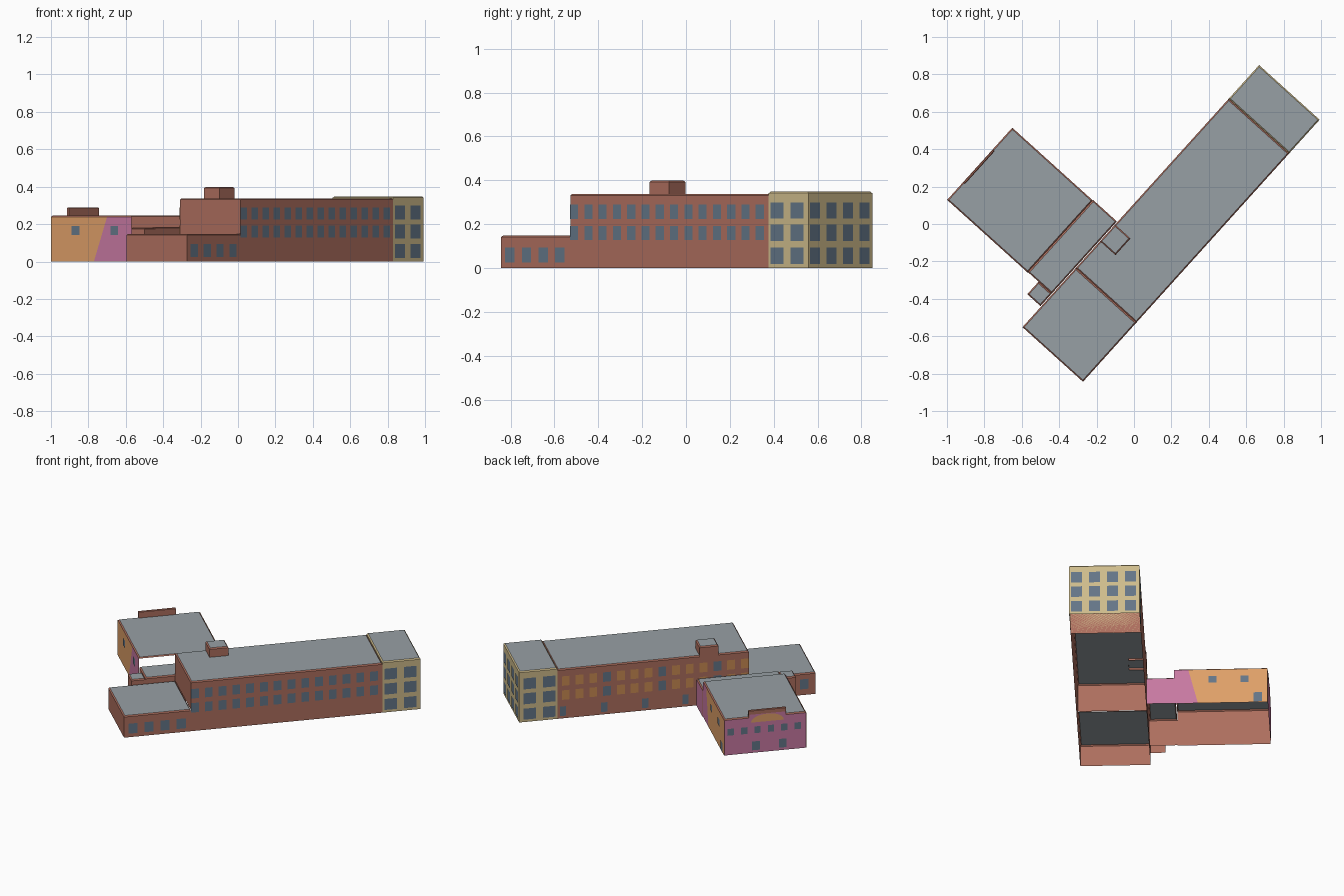
import bpy, bmesh, math
from mathutils import Vector

if "Cube" in bpy.data.objects:
    bpy.data.objects.remove(bpy.data.objects["Cube"])

ANGLE = math.atan2(0.742, 0.670)   # long wing runs diagonally; everything is built in its frame (u, v)


def mat(name, r, g, b):
    m = bpy.data.materials.new(name)
    m.diffuse_color = [(c / 255) ** 2.2 for c in (r, g, b)] + [1]
    m.use_nodes = True
    m.node_tree.nodes["Principled BSDF"].inputs["Base Color"].default_value = m.diffuse_color
    return m


BRICK = mat("brick", 172, 110, 94)
ROOF = mat("roof_grey", 150, 158, 163)
TAN = mat("tan_stone", 205, 186, 138)
ORANGE = mat("orange_paint", 222, 158, 104)
PINK = mat("pink_paint", 198, 120, 160)
GLASS = mat("window_glass", 100, 117, 134)
BOARD = mat("boarded_window", 200, 138, 84)

OUT = {"E": Vector((0, -1, 0)), "W": Vector((0, 1, 0)),
       "N": Vector((1, 0, 0)), "S": Vector((-1, 0, 0))}


def finish(name, bm, mats):
    me = bpy.data.meshes.new(name)
    bm.to_mesh(me)
    bm.free()
    for m in mats:
        me.materials.append(m)
    ob = bpy.data.objects.new(name, me)
    ob.rotation_euler.z = ANGLE
    bpy.context.collection.objects.link(ob)
    return ob


def face(bm, pts, out, idx=0):
    f = bm.faces.new([bm.verts.new(p) for p in pts])
    f.normal_update()
    if f.normal.dot(out) < 0:
        f.normal_flip()
    f.material_index = idx


def shell(name, u0, u1, v0, v1, h, wall=BRICK, base=None, skip="", lip=0.007, roof=ROOF):
    """Open-bottomed block with a chamfered roof edge; base = wall foot height per side."""
    base = base or {}
    bm = bmesh.new()
    ends = {"E": ((u0, v0), (u1, v0)), "N": ((u1, v0), (u1, v1)),
            "W": ((u1, v1), (u0, v1)), "S": ((u0, v1), (u0, v0))}
    cu, cv = (u0 + u1) / 2, (v0 + v1) / 2

    def inset(p):
        return (p[0] + (lip if p[0] < cu else -lip), p[1] + (lip if p[1] < cv else -lip), h)

    for s, (a, b) in ends.items():
        z = base.get(s, base.get("all", 0))
        if s not in skip:
            face(bm, [(*a, z), (*b, z), (*b, h - lip), (*a, h - lip)], OUT[s])
        face(bm, [(*a, h - lip), (*b, h - lip), inset(b), inset(a)], OUT[s])
    face(bm, [inset(ends[s][0]) for s in "ENWS"], Vector((0, 0, 1)), 1)
    bmesh.ops.remove_doubles(bm, verts=bm.verts, dist=1e-5)
    return finish(name, bm, [wall, roof])


def panels(name, side, pos, polys, material, off=0.002):
    """Flat (t, z) polygons laid on the wall at pos facing the given side."""
    bm = bmesh.new()
    for poly in polys:
        if side in "EW":
            pts = [Vector((t, pos, z)) for t, z in poly]
        else:
            pts = [Vector((pos, t, z)) for t, z in poly]
        face(bm, [p + OUT[side] * off for p in pts], OUT[side])
    return finish(name, bm, [material])


def rects(ts, zs, w, h):
    return [[(t - w / 2, z - h / 2), (t + w / 2, z - h / 2),
             (t + w / 2, z + h / 2), (t - w / 2, z + h / 2)] for z in zs for t in ts]


def span(a, b, n):
    return [a + (b - a) * i / (n - 1) for i in range(n)]


V0, V1 = -0.363, 0.073          # sides of the long wing
H0, H1 = 0.248, 0.828           # near and far side of the hall
HS, HN = -0.574, -0.054         # ends of the hall

# Blocks
shell("main_wing", -0.383, 0.836, V0, V1, 0.338, base={"S": 0.146})
shell("low_wing", -0.809, -0.383, V0, V1, 0.148, skip="N")
shell("tan_end_block", 0.836, 1.079, V0, V1, 0.348, TAN)
shell("painted_hall", HS, HN, H0, H1, 0.246, skip="E")
shell("connector", HS + 0.003, HN + 0.003, V1 + 0.004, H0, 0.185, skip="W")
shell("entrance_annex", -0.661, HS + 0.003, V1 + 0.004, 0.172, 0.18)
shell("roof_penthouse", -0.19, -0.07, -0.038, V1, 0.399, base={"all": 0.325})
shell("hall_raised_parapet", -0.447, -0.209, H1 - 0.014, H1, 0.29,
      base={"all": 0.235}, lip=0.004, roof=BRICK)

# Long wing windows
cols = span(-0.358, 0.783, 14)
rows = (0.256, 0.16)
panels("main_windows_front", "E", V0, rects(cols, rows, 0.05, 0.065), GLASS)
boarded = [t for i, t in enumerate(cols) if i % 4 != 2]
clear = [t for i, t in enumerate(cols) if i % 4 == 2]
panels("main_boarded_windows_rear", "W", V1, rects(boarded, rows, 0.05, 0.065), BOARD)
panels("main_windows_rear", "W", V1,
       rects(clear, rows, 0.05, 0.065) + rects((0.8, 0.537, 0.277, 0.02), (0.05,), 0.04, 0.065), GLASS)

# Low wing windows
panels("low_windows_front", "E", V0, rects(span(-0.753, -0.445, 4), (0.059,), 0.058, 0.068), GLASS)
panels("low_window_rear", "W", V1, rects((-0.735,), (0.075,), 0.055, 0.068), GLASS)

# Tan block windows
rows = (0.262, 0.16, 0.055)
for nm, s, p in (("front", "E", V0), ("rear", "W", V1)):
    panels("tan_windows_" + nm, s, p, rects((0.888, 1.012), rows, 0.08, 0.075), GLASS)
panels("tan_windows_end", "N", 1.079, rects(span(-0.318, 0.018, 4), rows, 0.068, 0.075), GLASS)

# Painted hall walls: slanted split between orange and pink on both ends
T = 0.239
panels("hall_south_orange", "S", HS, [[(0.518, 0), (0.423, T), (H1, T), (H1, 0)]], ORANGE)
panels("hall_south_pink", "S", HS, [[(H0, 0), (H0, T), (0.423, T), (0.518, 0)]], PINK)
panels("hall_north_orange", "N", HN, [[(0.395, 0), (0.335, T), (H1, T), (H1, 0)]], ORANGE)
panels("hall_north_pink", "N", HN, [[(H0, 0), (H0, T), (0.335, T), (0.395, 0)]], PINK)
panels("connector_north_pink", "N", HN + 0.003,
       [[(V1 + 0.004, 0), (V1 + 0.004, 0.178), (H0, 0.178), (H0, 0)]], PINK)
panels("hall_west_pink", "W", H1,
       [[(HS, 0), (HN, 0), (HN, T), (-0.213, T), (-0.213, 0.262), (-0.443, 0.262),
         (-0.443, T), (HS, T)]], PINK)
arc = [(-0.328 + 0.105 * math.cos(math.pi * i / 12), 0.208 + 0.052 * math.sin(math.pi * i / 12))
       for i in range(13)]
panels("hall_west_orange_arc", "W", H1, [arc], ORANGE, 0.0035)

# Hall windows and doors
panels("hall_south_windows", "S", HS, rects((0.648, 0.37), (0.166,), 0.056, 0.05), GLASS, 0.004)
panels("hall_north_windows", "N", HN,
       rects((0.485, 0.685), (0.167,), 0.05, 0.046) + rects((0.767,), (0.036,), 0.05, 0.065),
       GLASS, 0.004)
panels("hall_west_windows", "W", H1,
       rects(span(-0.095, -0.52, 6), (0.157,), 0.04, 0.046)
       + rects((-0.255, -0.425), (0.048,), 0.048, 0.06), GLASS, 0.004)
